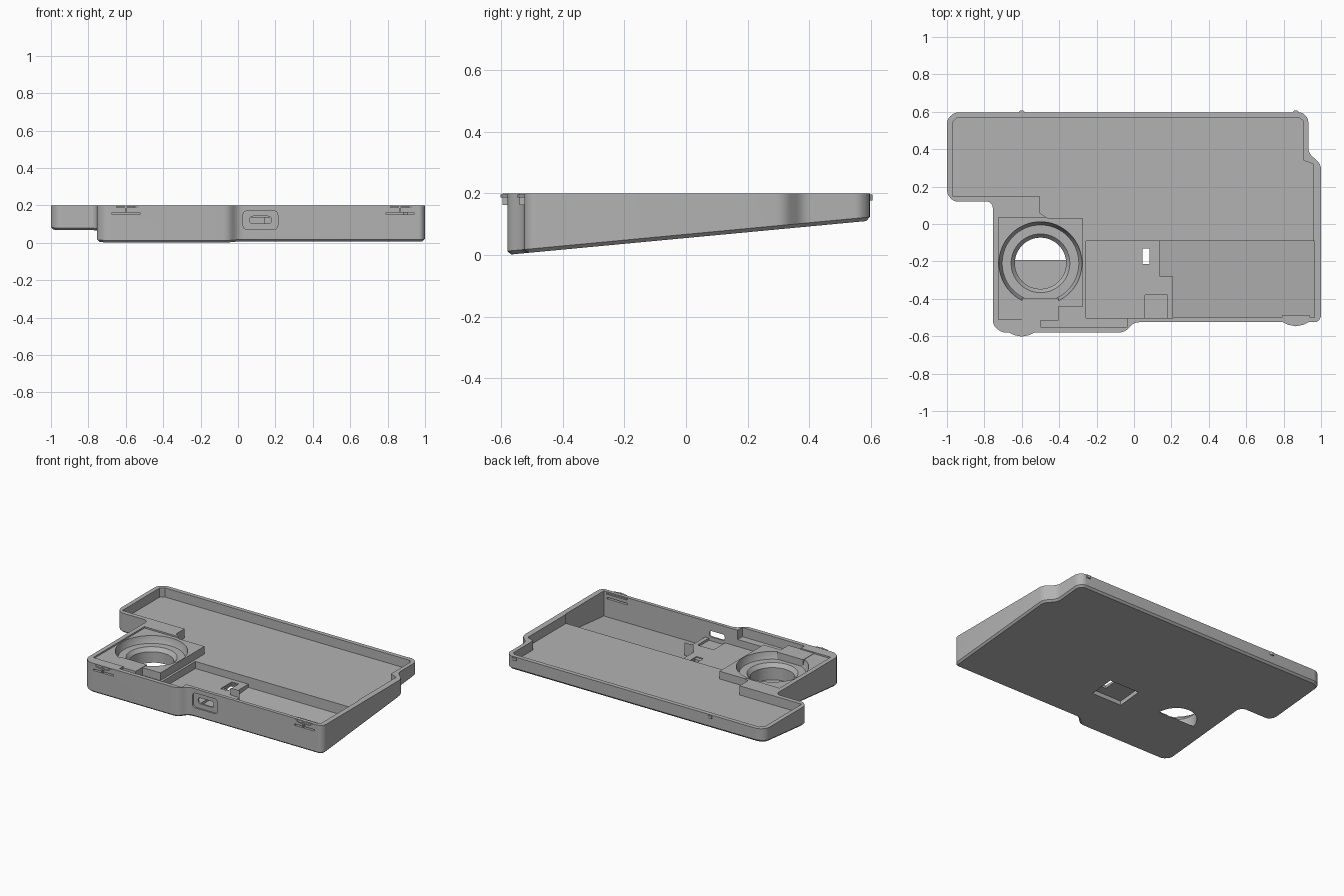
import bpy, bmesh, math
from mathutils import Vector

old = bpy.data.objects.get("Cube")
if old:
    bpy.data.objects.remove(old, do_unlink=True)

grey = bpy.data.materials.new("matte_grey")
grey.use_nodes = True
grey.diffuse_color = (0.45, 0.45, 0.45, 1)
grey.node_tree.nodes["Principled BSDF"].inputs["Base Color"].default_value = (0.45, 0.45, 0.45, 1)

TOP = 0.2


def slope(y, lift=0.0):
    """Height of the tilted underside, plus an optional lift."""
    return 0.094 * (y + 0.585) + lift


def rounded(points, radius, steps=4):
    """Round the corners of a plan outline."""
    result = []
    pts = [Vector(p) for p in points]
    for i, p in enumerate(pts):
        a, b = pts[i - 1] - p, pts[(i + 1) % len(pts)] - p
        r = min(radius, a.length * 0.45, b.length * 0.45)
        start, end = p + a.normalized() * r, p + b.normalized() * r
        for k in range(steps + 1):
            t = k / steps
            result.append(start * (1 - t) ** 2 + p * 2 * t * (1 - t) + end * t * t)
    return result


def rect(x0, x1, y0, y1):
    return [(x0, y0), (x1, y0), (x1, y1), (x0, y1)]


def prism(name, plan, low, high, bevel=0.0):
    """Extrude a plan; low and high are heights or functions of y."""
    level = lambda h, y: h(y) if callable(h) else h
    bm = bmesh.new()
    bottom = [bm.verts.new((x, y, level(low, y))) for x, y in plan]
    top = [bm.verts.new((x, y, level(high, y))) for x, y in plan]
    base = bm.faces.new(bottom)
    bm.faces.new(top)
    for i in range(len(plan)):
        j = (i + 1) % len(plan)
        bm.faces.new((bottom[i], bottom[j], top[j], top[i]))
    bmesh.ops.recalc_face_normals(bm, faces=bm.faces)
    if bevel:
        bmesh.ops.bevel(bm, geom=list(base.edges), offset=bevel, segments=1, affect='EDGES')
    return finish(name, bm)


def lathe_cut(name, centre, profile, sides=64):
    """Stepped round cutter from (radius, height) rings."""
    bm = bmesh.new()
    rings = []
    for r, z in profile:
        rings.append([bm.verts.new((centre[0] + r * math.cos(math.tau * i / sides),
                                    centre[1] + r * math.sin(math.tau * i / sides), z))
                      for i in range(sides)])
    for a, b in zip(rings, rings[1:]):
        for i in range(sides):
            j = (i + 1) % sides
            bm.faces.new((a[i], a[j], b[j], b[i]))
    bm.faces.new(rings[0])
    bm.faces.new(rings[-1])
    bmesh.ops.recalc_face_normals(bm, faces=bm.faces)
    return finish(name, bm)


def finish(name, bm):
    mesh = bpy.data.meshes.new(name)
    bm.to_mesh(mesh)
    bm.free()
    mesh.materials.append(grey)
    obj = bpy.data.objects.new(name, mesh)
    bpy.context.collection.objects.link(obj)
    return obj


def cut(target, cutter):
    """Subtract a cutter, bake the result and drop the cutter."""
    cutter.hide_render = True
    mod = target.modifiers.new("cut", 'BOOLEAN')
    mod.operation, mod.solver, mod.object = 'DIFFERENCE', 'EXACT', cutter
    bpy.context.view_layer.update()
    graph = bpy.context.evaluated_depsgraph_get()
    mesh = bpy.data.meshes.new_from_object(target.evaluated_get(graph))
    target.modifiers.clear()
    target.data = mesh
    bpy.data.objects.remove(cutter, do_unlink=True)


# Wedge-shaped case body
outline = [(-1, 0.56), (-0.96, 0.597), (0.9, 0.597), (0.932, 0.565), (0.932, 0.38), (1, 0.32),
           (1, -0.5), (0.98, -0.525), (0, -0.525), (-0.05, -0.58), (-0.71, -0.58),
           (-0.755, -0.54), (-0.755, 0.1), (-0.775, 0.12), (-0.965, 0.12), (-1, 0.16)]
case = prism("case_body", rounded(outline, 0.03), slope, TOP, 0.012)

# Shallow main tray around the round socket
tray = [(-0.97, 0.545), (-0.945, 0.568), (0.885, 0.568), (0.905, 0.55), (0.905, 0.34), (0.96, 0.32),
        (0.96, -0.5), (-0.035, -0.5), (-0.035, -0.552), (-0.5, -0.552), (-0.5, -0.44),
        (-0.272, -0.44), (-0.272, 0.03), (-0.46, 0.03), (-0.505, 0.06), (-0.505, 0.15), (-0.97, 0.15)]
cut(case, prism("tray_cut", tray, 0.138, 0.3))

# Socket deck sits just below the rim
cut(case, prism("deck_cut", rect(-0.725, -0.262, -0.51, 0.036), 0.19, 0.3))
cut(case, lathe_cut("socket_cut", (-0.5, -0.21),
                    [(0.137, 0.037), (0.137, 0.12), (0.157, 0.145), (0.205, 0.145),
                     (0.222, 0.185), (0.222, 0.3)]))

# Deep compartment and the raised circuit shelf beside it
deep = [(0.14, -0.09), (0.14, -0.28), (0.208, -0.28), (0.208, -0.501), (0.965, -0.501), (0.965, -0.09)]
cut(case, prism("deep_cut", deep, lambda y: slope(y, 0.022), 0.3))
shelf = [(-0.256, -0.09), (0.141, -0.09), (0.141, -0.281), (0.209, -0.281), (0.209, -0.502), (-0.256, -0.502)]
cut(case, prism("shelf_cut", shelf, 0.09, 0.3))
cut(case, prism("port_bed_cut", rect(0.06, 0.18, -0.503, -0.38), 0.075, 0.3))

# Underside recess with a slot through the shelf
cut(case, prism("recess_cut", rect(-0.12, 0.105, -0.27, -0.1), -0.1, lambda y: slope(y, 0.028)))
cut(case, prism("slot_rim_cut", rect(0.038, 0.09, -0.24, -0.12), 0.083, 0.3))
cut(case, prism("slot_cut", rect(0.046, 0.084, -0.215, -0.13), -0.1, 0.3))


def port(name, x, z, half_w, half_h, y0, y1):
    """Rounded opening cut through the front wall."""
    plan = rounded([(-half_w, -half_h), (half_w, -half_h), (half_w, half_h), (-half_w, half_h)], 0.025)
    cutter = prism(name, [(px, pz) for px, pz in plan], 0, 1)
    for v in cutter.data.vertices:
        px, pz, t = v.co
        v.co = (x + px, y0 + (y1 - y0) * t, z + pz)
    cutter.data.flip_normals()
    cut(case, cutter)


port("port_recess_cut", 0.12, 0.121, 0.093, 0.05, -0.6, -0.514)
port("port_cut", 0.12, 0.122, 0.058, 0.02, -0.6, -0.45)

# Flexible latch slits in the front wall, and snap parts
for side, x, wall in (("right", -0.6, -0.58), ("left", 0.865, -0.525)):
    cut(case, prism("slit_cut", rect(x - 0.075, x + 0.075, wall - 0.05, wall + 0.024), 0.152, 0.162))
    lens = [(x - 0.075, wall + 0.035), (x - 0.075, wall + 0.003), (x - 0.04, wall - 0.014),
            (x, wall - 0.022), (x + 0.04, wall - 0.014), (x + 0.075, wall + 0.003), (x + 0.075, wall + 0.035)]
    prism(f"{side}_latch_tab", lens, 0.187, 0.196)
    prism(f"{side}_latch_rib", rect(x - 0.004, x + 0.004, wall - 0.016, wall + 0.01), 0.162, 0.2)
    prism(f"{side}_back_nub", rounded(rect(x - 0.014, x + 0.014, 0.585, 0.606), 0.008), 0.177, 0.196)

# Support block across the socket edge
prism("support_block", rect(-0.6, -0.405, -0.515, -0.395), 0.12, 0.193)

# Soft shading with sharp edges kept
bpy.ops.object.select_all(action='DESELECT')
case.select_set(True)
bpy.context.view_layer.objects.active = case
bpy.ops.object.shade_smooth_by_angle(angle=math.radians(30))
